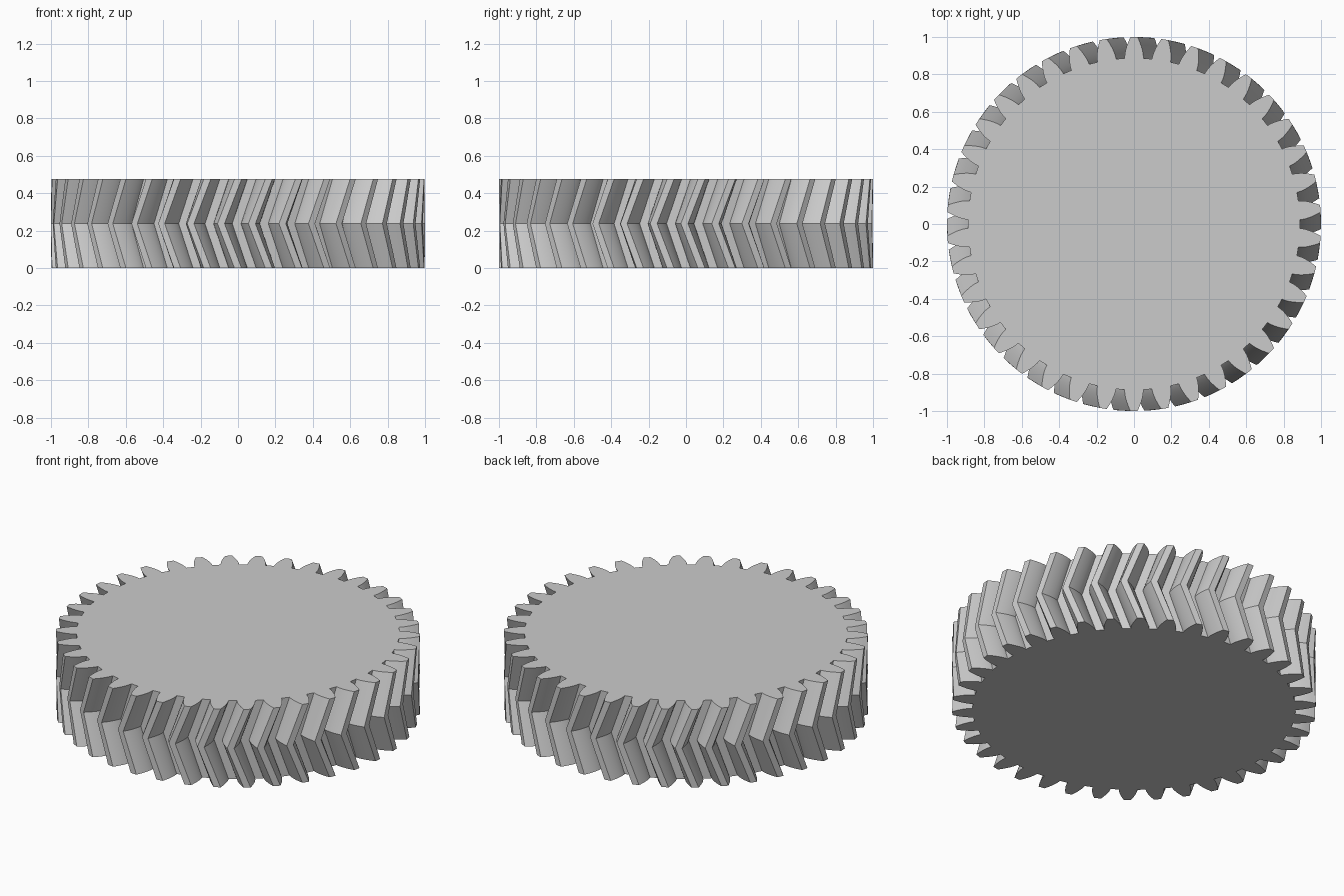
import bpy
import bmesh
from math import acos, cos, pi, radians, sin, sqrt, tan

cube = bpy.data.objects.get("Cube")
if cube:
    bpy.data.objects.remove(cube, do_unlink=True)

TEETH = 38
MODULE = 2 / (TEETH + 2)
PITCH_R = MODULE * TEETH / 2
TIP_R = 1.0
ROOT_R = PITCH_R - 1.25 * MODULE
PRESSURE = radians(20)
BASE_R = PITCH_R * cos(PRESSURE)
HEIGHT = 0.475
TWIST = -tan(radians(20)) * HEIGHT / 2 / PITCH_R
FLANK_STEPS = 6


def involute(angle):
    return tan(angle) - angle


def half_angle(r):
    """Half the angular tooth thickness at radius r."""
    a = acos(min(1, BASE_R / r))
    return pi / (2 * TEETH) + involute(PRESSURE) - involute(a)


# One tooth: up one involute flank, down the other
radii = [ROOT_R] + [BASE_R + (TIP_R - BASE_R) * i / FLANK_STEPS
                    for i in range(FLANK_STEPS + 1)]
tooth = [(r, -half_angle(r)) for r in radii]
tooth += [(r, -a) for r, a in reversed(tooth)]
step = 2 * pi / TEETH
outline = [(r, a + (k + 0.5) * step) for k in range(TEETH) for r, a in tooth]

# Herringbone body: bottom, middle and top outlines, the middle one turned
bm = bmesh.new()
rings = []
for z, turn in ((0, 0), (HEIGHT / 2, TWIST), (HEIGHT, 0)):
    rings.append([bm.verts.new((r * cos(a + turn), r * sin(a + turn), z))
                  for r, a in outline])
n = len(outline)
for low, high in zip(rings, rings[1:]):
    for i in range(n):
        j = (i + 1) % n
        bm.faces.new((low[i], low[j], high[j], high[i]))
bm.faces.new(list(reversed(rings[0])))
bm.faces.new(rings[2])
mesh = bpy.data.meshes.new("herringbone_gear")
bm.to_mesh(mesh)
bm.free()

gear = bpy.data.objects.new("herringbone_gear", mesh)
bpy.context.collection.objects.link(gear)

# Plain light grey
grey = bpy.data.materials.new("light_grey")
grey.use_nodes = True
colour = (0.6, 0.6, 0.6, 1)
grey.diffuse_color = colour
for node in grey.node_tree.nodes:
    if node.type == 'BSDF_PRINCIPLED':
        node.inputs["Base Color"].default_value = colour
mesh.materials.append(grey)

# Smooth flanks with crisp tooth edges
bpy.ops.object.select_all(action='DESELECT')
gear.select_set(True)
bpy.context.view_layer.objects.active = gear
bpy.ops.object.shade_smooth_by_angle(angle=radians(20))
